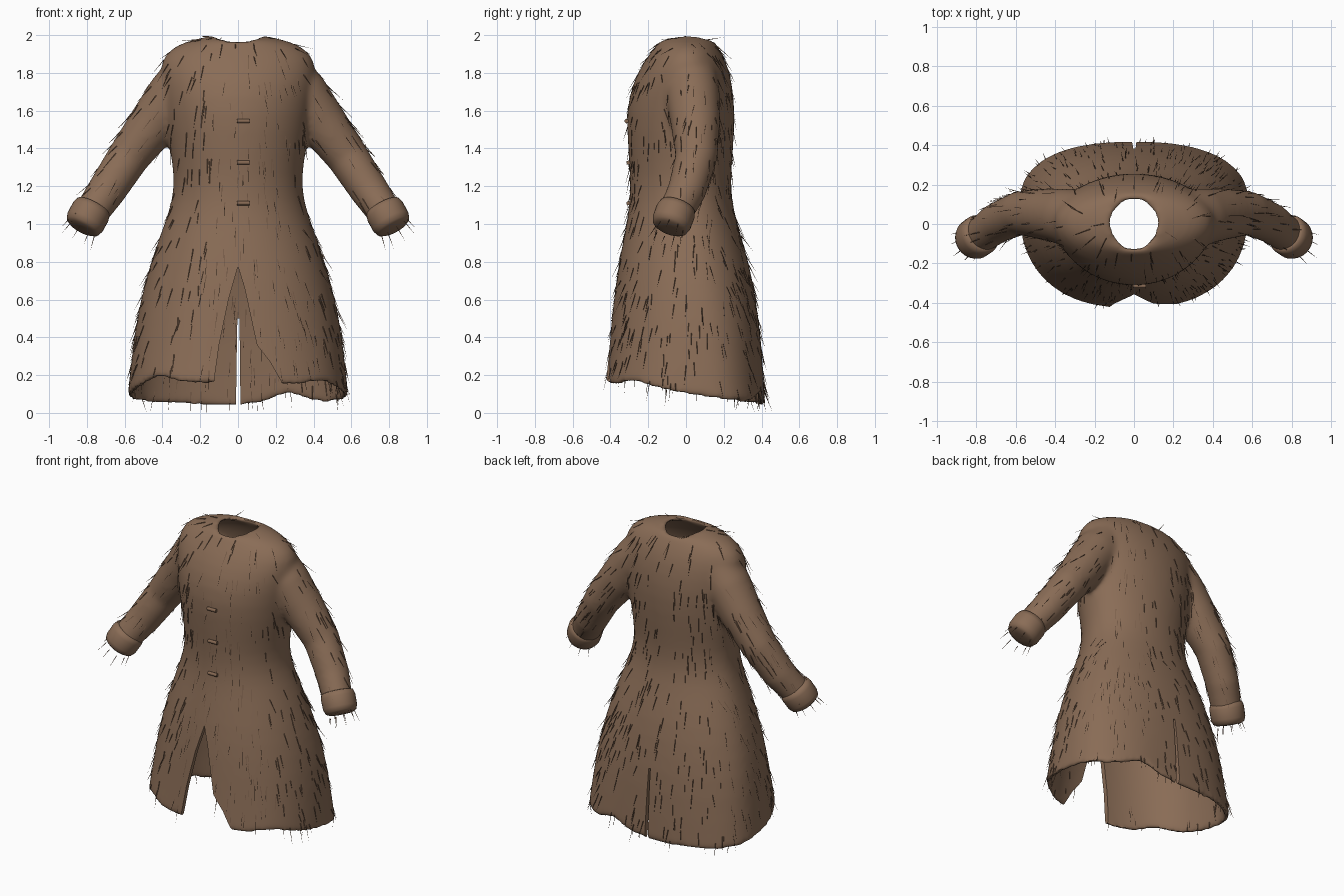
import bpy, bmesh, math, random
from mathutils import Vector
from mathutils.bvhtree import BVHTree

random.seed(4)
if "Cube" in bpy.data.objects:
    bpy.data.objects.remove(bpy.data.objects["Cube"])


def material(name, rgb):
    m = bpy.data.materials.new(name)
    m.use_nodes = True
    m.diffuse_color = (*rgb, 1)
    bsdf = m.node_tree.nodes["Principled BSDF"]
    bsdf.inputs["Base Color"].default_value = (*rgb, 1)
    bsdf.inputs["Roughness"].default_value = 0.9
    return m


BROWN = material("brown fur", (0.255, 0.152, 0.094))
TOGGLE = material("mid brown toggle", (0.23, 0.135, 0.082))
HAIR = material("dark brown hair", (0.165, 0.095, 0.058))


def make_object(name, bm, mat):
    me = bpy.data.meshes.new(name)
    bm.to_mesh(me)
    bm.free()
    me.materials.append(mat)
    ob = bpy.data.objects.new(name, me)
    bpy.context.collection.objects.link(ob)
    return ob


def loft(bm, rings, cap=False):
    """Skin a list of point rings with quads."""
    vs = [[bm.verts.new(p) for p in ring] for ring in rings]
    n = len(vs[0])
    for a, b in zip(vs, vs[1:]):
        for i in range(n):
            j = (i + 1) % n
            bm.faces.new((a[i], a[j], b[j], b[i]))
    if cap:
        bm.faces.new(vs[0][::-1])
        bm.faces.new(vs[-1])


def tube_rings(path, radii, n=24):
    """Circles square to a path."""
    path = [Vector(p) for p in path]
    rings = []
    for i, (p, r) in enumerate(zip(path, radii)):
        t = (path[min(i + 1, len(path) - 1)] - path[max(i - 1, 0)]).normalized()
        u = t.cross(Vector((0, 1, 0))).normalized()
        v = t.cross(u)
        rings.append([p + r * (u * math.cos(a) + v * math.sin(a))
                      for a in (math.tau * k / n for k in range(n))])
    return rings


def bake(ob):
    """Replace an object's mesh by its modified result."""
    dg = bpy.context.evaluated_depsgraph_get()
    me = bpy.data.meshes.new_from_object(ob.evaluated_get(dg))
    ob.modifiers.clear()
    ob.data = me


def smooth(ob, angle=40):
    bpy.ops.object.select_all(action='DESELECT')
    ob.select_set(True)
    bpy.context.view_layer.objects.active = ob
    bpy.ops.object.shade_smooth_by_angle(angle=math.radians(angle))


# Coat body: height, half width, front and back of each ring
SECTIONS = [
    (0.10, 0.585, -0.43, 0.42), (0.4, 0.553, -0.404, 0.398), (0.6, 0.516, -0.384, 0.37),
    (0.8, 0.462, -0.355, 0.333), (1.0, 0.39, -0.314, 0.272), (1.12, 0.348, -0.297, 0.242),
    (1.25, 0.336, -0.295, 0.237), (1.4, 0.362, -0.306, 0.25), (1.6, 0.392, -0.318, 0.26),
    (1.75, 0.412, -0.282, 0.244), (1.87, 0.412, -0.218, 0.21), (1.945, 0.34, -0.157, 0.165),
    (1.982, 0.215, -0.135, 0.14), (1.985, 0.12, -0.12, 0.12)]


def bump(x, centre, width):
    return math.exp(-((x - centre) / width) ** 2)


def hem(x, y):
    z = 0.157 - 0.114 * (y + 0.42) / 0.83
    if y < 0:
        return z + 0.05 * bump(x, -0.43, 0.1) + 0.03 * bump(x, 0.46, 0.08)
    return z + (0.06 * bump(x, 0.27, 0.11) if y > 0.2 else 0)


def power(v, e):
    return math.copysign(abs(v) ** e, v)


rings = []
for k, (z, half, front, back) in enumerate(SECTIONS):
    low = max(0, 1 - z / 1.2)
    cy, e = 0.01 + 0.095 * low, 1 - 0.2 * low
    ring = []
    for i in range(64):
        a = math.tau * i / 64
        c, s = math.cos(a), math.sin(a)
        x = half * power(c, e)
        y = cy + (back - cy if s > 0 else cy - front) * power(s, e)
        h = hem(x, y) if k == 0 else z
        if k == len(SECTIONS) - 1:
            h = 1.965 + 0.035 * c * c
        ring.append((x, y, h))
    rings.append(ring)
bm = bmesh.new()
loft(bm, rings)
coat = make_object("coat_body", bm, BROWN)
sub = coat.modifiers.new("round", 'SUBSURF')
sub.levels = sub.render_levels = 1
wall = coat.modifiers.new("cloth", 'SOLIDIFY')
wall.thickness, wall.offset = 0.03, -1
bake(coat)

# Sleeves, fused with the body into one soft surface
ARM = [(0.26, 0.03, 1.785), (0.335, 0.035, 1.685), (0.445, 0.05, 1.535), (0.58, 0.055, 1.355),
       (0.695, 0.005, 1.178), (0.79, -0.065, 1.04)]
RADII = [0.135, 0.145, 0.132, 0.112, 0.103, 0.09]
bm = bmesh.new()
bm.from_mesh(coat.data)
for side in (1, -1):
    part = bmesh.new()
    loft(part, tube_rings(ARM, RADII), cap=True)
    bmesh.ops.scale(part, vec=(side, 1, 1), verts=part.verts)
    bmesh.ops.recalc_face_normals(part, faces=part.faces)
    tmp = bpy.data.meshes.new("sleeve")
    part.to_mesh(tmp)
    part.free()
    bm.from_mesh(tmp)
    bpy.data.meshes.remove(tmp)
bm.to_mesh(coat.data)
bm.free()
remesh = coat.modifiers.new("fuse", 'REMESH')
remesh.mode, remesh.voxel_size = 'VOXEL', 0.014
relax = coat.modifiers.new("relax", 'SMOOTH')
relax.factor, relax.iterations = 0.5, 16

# Front opening and back vent
FRONT = [(-0.14, -0.05), (-0.125, 0.18), (-0.1, 0.36), (-0.05, 0.6), (0, 0.775),
         (0.035, 0.66), (0.1, 0.36), (0.17, 0.27), (0.23, 0.165), (0.25, -0.05)]
VENT = [(-0.012, -0.05), (-0.004, 0.5), (0.008, 0.5), (0.014, -0.05)]
cutters = []
for name, outline, y0, y1 in (("front_opening_cutter", FRONT, -0.7, -0.05),
                              ("back_vent_cutter", VENT, 0.05, 0.7)):
    bm = bmesh.new()
    loft(bm, [[(x, y, z) for x, z in outline] for y in (y0, y1)], cap=True)
    bmesh.ops.recalc_face_normals(bm, faces=bm.faces)
    cutter = make_object(name, bm, BROWN)
    cutter.hide_render = True
    cut = coat.modifiers.new(name, 'BOOLEAN')
    cut.operation, cut.solver, cut.object = 'DIFFERENCE', 'EXACT', cutter
    cutters.append(cutter)
bake(coat)
for cutter in cutters:
    bpy.data.objects.remove(cutter)
coat.data.materials.clear()
coat.data.materials.append(BROWN)
for poly in coat.data.polygons:
    poly.material_index = 0
smooth(coat)

# Turned cuffs with a softly closed end
start, end = Vector((0.765, -0.045, 1.092)), Vector((0.827, -0.088, 0.978))
STEPS = [(0, 0.085), (0.03, 0.098), (0.25, 0.106), (0.72, 0.105), (0.92, 0.095), (1.0, 0.075),
         (1.03, 0.035)]
for name, side in (("left_cuff", 1), ("right_cuff", -1)):
    bm = bmesh.new()
    loft(bm, tube_rings([start.lerp(end, t) for t, r in STEPS], [r for t, r in STEPS], 32),
         cap=True)
    bmesh.ops.scale(bm, vec=(side, 1, 1), verts=bm.verts)
    bmesh.ops.recalc_face_normals(bm, faces=bm.faces)
    smooth(make_object(name, bm, BROWN), 60)

# Toggle buttons
tree = BVHTree.FromPolygons([v.co for v in coat.data.vertices],
                            [p.vertices[:] for p in coat.data.polygons])
for i, z in enumerate((1.545, 1.325, 1.11)):
    y = tree.ray_cast(Vector((0.03, -1, z)), Vector((0, 1, 0)))[0].y - 0.006
    bm = bmesh.new()
    loft(bm, tube_rings([(-0.005, y, z), (0.06, y, z)], [0.011, 0.011], 10), cap=True)
    bmesh.ops.recalc_face_normals(bm, faces=bm.faces)
    smooth(make_object(f"toggle_{i + 1}", bm, TOGGLE))

# Loose hairs lying along the cloth
hairs = bmesh.new()


def strand(root, direction, length):
    tip = root + direction.normalized() * length
    tip.z = min(max(tip.z, 0.0), 2.0)
    u = direction.orthogonal().normalized()
    v = direction.normalized().cross(u)
    base = [hairs.verts.new(root + 0.003 * (u * math.cos(a) + v * math.sin(a)))
            for a in (0, math.tau / 3, math.tau * 2 / 3)]
    top = hairs.verts.new(tip)
    for k in range(3):
        hairs.faces.new((base[k], base[(k + 1) % 3], top))


polys = coat.data.polygons
picks = random.choices(range(len(polys)), weights=[p.area for p in polys], k=1400)
for i in picks:
    p, n = polys[i].center.copy(), polys[i].normal.copy()
    if tree.ray_cast(p + n * 0.01, n, 1.5)[0] is not None or (p.xy.length < 0.14 and p.z > 1.8):
        continue
    if p.z < 0.25 and n.z < -0.3 and random.random() < 0.75:
        continue
    if abs(p.x) > 0.34 and p.z > 0.95:
        flow = Vector((math.copysign(0.57, p.x), -0.1, -0.8))
    else:
        flow = Vector((p.x * 0.4, p.y * 0.4, -1))
    flow -= n * flow.dot(n)
    jitter = Vector([random.uniform(-0.1, 0.1) for _ in range(3)])
    strand(p, flow.normalized() + n * random.uniform(0.06, 0.3) + jitter,
           random.uniform(0.06, 0.12))

# Longer hairs fringing the cuffs
for side in (1, -1):
    for k in range(9):
        a = math.tau * k / 9
        off = Vector((math.cos(a) * 0.07, math.sin(a) * 0.075, math.cos(a) * 0.045))
        root, way = end + off, (end - start).normalized() + off * 3
        strand(Vector((root.x * side, root.y, root.z)),
               Vector((way.x * side, way.y, way.z)), random.uniform(0.05, 0.1))
make_object("loose_hairs", hairs, HAIR)
